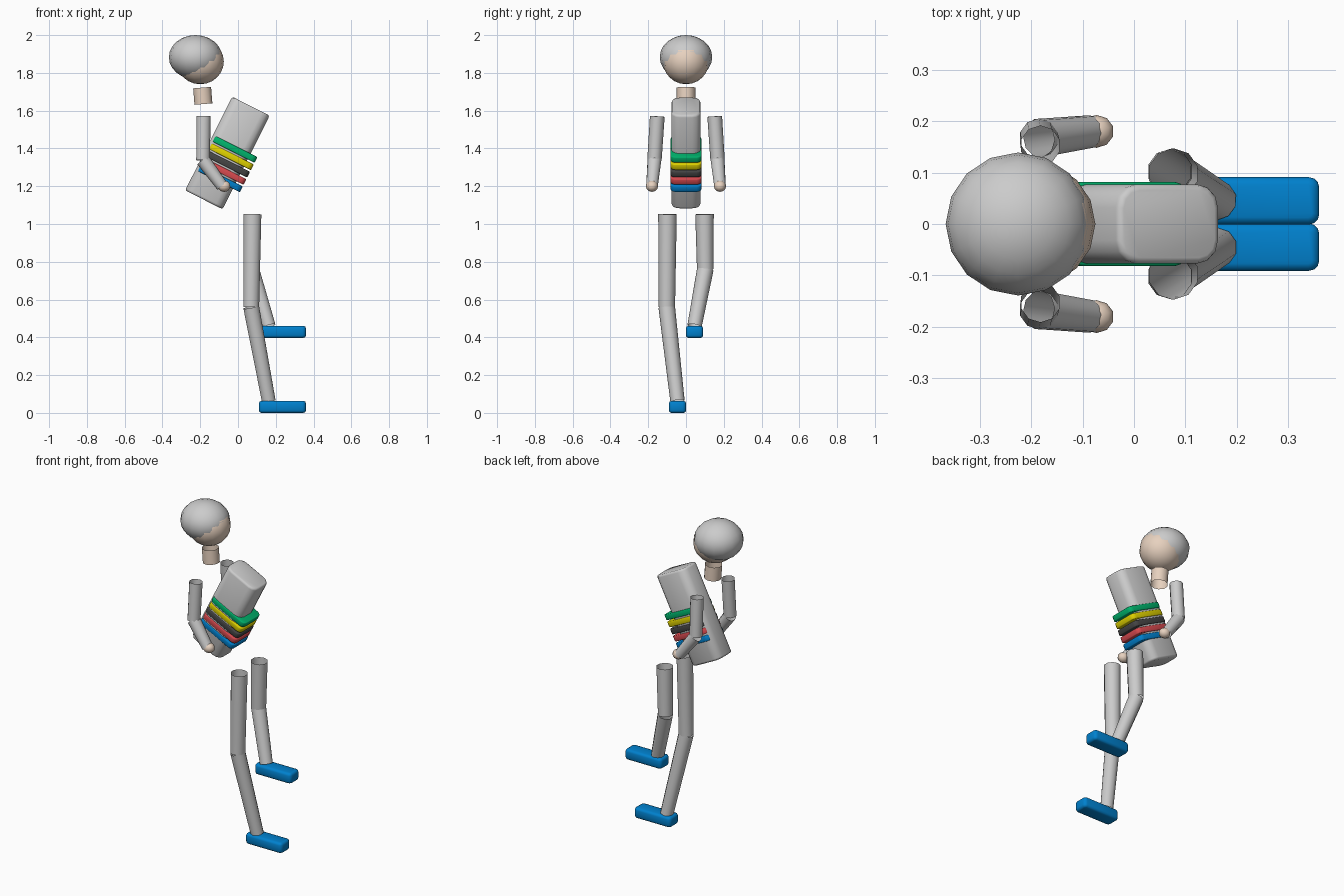
import bpy, bmesh, math
from mathutils import Vector, Matrix

if "Cube" in bpy.data.objects:
    bpy.data.objects.remove(bpy.data.objects["Cube"])

def material(name, rgb):
    m = bpy.data.materials.new(name)
    m.diffuse_color = (*rgb, 1)
    m.use_nodes = True
    m.node_tree.nodes["Principled BSDF"].inputs["Base Color"].default_value = m.diffuse_color
    return m

SKIN = material("skin", (0.80, 0.64, 0.52))
BLUE = material("blue", (0.0, 0.22, 0.62))
RED = material("red", (0.70, 0.07, 0.08))
DARK = material("dark", (0.06, 0.06, 0.06))
YELLOW = material("yellow", (0.75, 0.65, 0.0))
GREEN = material("green", (0.0, 0.45, 0.15))

def finish(name, bm, mat=None, angle=50):
    me = bpy.data.meshes.new(name)
    bm.to_mesh(me)
    bm.free()
    ob = bpy.data.objects.new(name, me)
    bpy.context.collection.objects.link(ob)
    if mat:
        me.materials.append(mat)
    bpy.ops.object.select_all(action='DESELECT')
    ob.select_set(True)
    bpy.context.view_layer.objects.active = ob
    bpy.ops.object.shade_smooth_by_angle(angle=math.radians(angle))
    return ob

def tube(name, a, b, r1, r2, mat=None):
    """Open tapered tube from point a to point b."""
    a, b = Vector(a), Vector(b)
    d = b - a
    mtx = Matrix.Translation((a + b) / 2) @ Vector((0, 0, 1)).rotation_difference(d).to_matrix().to_4x4()
    bm = bmesh.new()
    bmesh.ops.create_cone(bm, cap_ends=False, segments=10, radius1=r1, radius2=r2,
                          depth=d.length, matrix=mtx)
    return finish(name, bm, mat)

def ball(name, center, radii, mat=None, seg=16, rings=12):
    bm = bmesh.new()
    mtx = Matrix.Translation(center) @ Matrix.Diagonal((*radii, 1))
    bmesh.ops.create_uvsphere(bm, u_segments=seg, v_segments=rings, radius=1, matrix=mtx)
    return finish(name, bm, mat, 80)

def block(name, size, mtx, corner, rim, mat=None):
    """Box with rounded upright edges and a small bevel around both ends."""
    bm = bmesh.new()
    bmesh.ops.create_cube(bm, size=1, matrix=Matrix.Diagonal((*size, 1)))
    upright = [e for e in bm.edges if abs(e.verts[0].co.z - e.verts[1].co.z) > 1e-4]
    bmesh.ops.bevel(bm, geom=upright, offset=corner, segments=3, profile=0.5, affect='EDGES')
    ends = [e for e in bm.edges if abs(e.verts[0].co.z - e.verts[1].co.z) < 1e-4]
    bmesh.ops.bevel(bm, geom=ends, offset=rim, segments=2, profile=0.5, affect='EDGES')
    bmesh.ops.transform(bm, matrix=mtx, verts=bm.verts)
    return finish(name, bm, mat)

# head, hair and neck
ball("head", (-0.2, 0, 1.86), (0.125, 0.122, 0.12), SKIN)
ball("hair", (-0.225, 0, 1.883), (0.141, 0.139, 0.117))
tube("neck", (-0.183, 0, 1.635), (-0.19, 0, 1.722), 0.05, 0.05, SKIN)

# leaning torso
lean = Matrix.Translation((-0.056, 0, 1.376)) @ Matrix.Rotation(math.radians(26.7), 4, 'Y')
block("torso", (0.222, 0.154, 0.555), lean, 0.045, 0.012)

# coloured chest stripes
for i, (n, m) in enumerate([("green", GREEN), ("yellow", YELLOW), ("dark", DARK),
                            ("red", RED), ("blue", BLUE)]):
    place = lean @ Matrix.Translation((0.027, 0, 0.035 - 0.0435 * i))
    block(n + "_stripe", (0.25, 0.164, 0.034), place, 0.025, 0.005, m)

# arms and hands
for side, s in (("right", -1), ("left", 1)):
    elbow = (-0.185, 0.167 * s, 1.338)
    wrist = (-0.083, 0.18 * s, 1.2)
    tube(side + "_upper_arm", elbow, (-0.182, 0.152 * s, 1.57), 0.038, 0.039)
    tube(side + "_forearm", elbow, wrist, 0.038, 0.032)
    ball(side + "_hand", (-0.073, 0.18 * s, 1.2), (0.034, 0.032, 0.03), SKIN, 10, 8)

# legs and shoes: one standing, one raised
for side, s, knee_z, foot_z in (("right", -1, 0.56, 0.0), ("left", 1, 0.76, 0.397)):
    knee = (0.07, 0.102 * s, knee_z)
    tube(side + "_thigh", knee, (0.077, 0.098 * s, 1.052), 0.044, 0.049)
    tube(side + "_shin", (0.163, 0.045 * s, foot_z + 0.062), knee, 0.038, 0.044)
    block(side + "_shoe", (0.25, 0.092, 0.064),
          Matrix.Translation((0.235, 0.045 * s, foot_z + 0.032)), 0.02, 0.014, BLUE)
